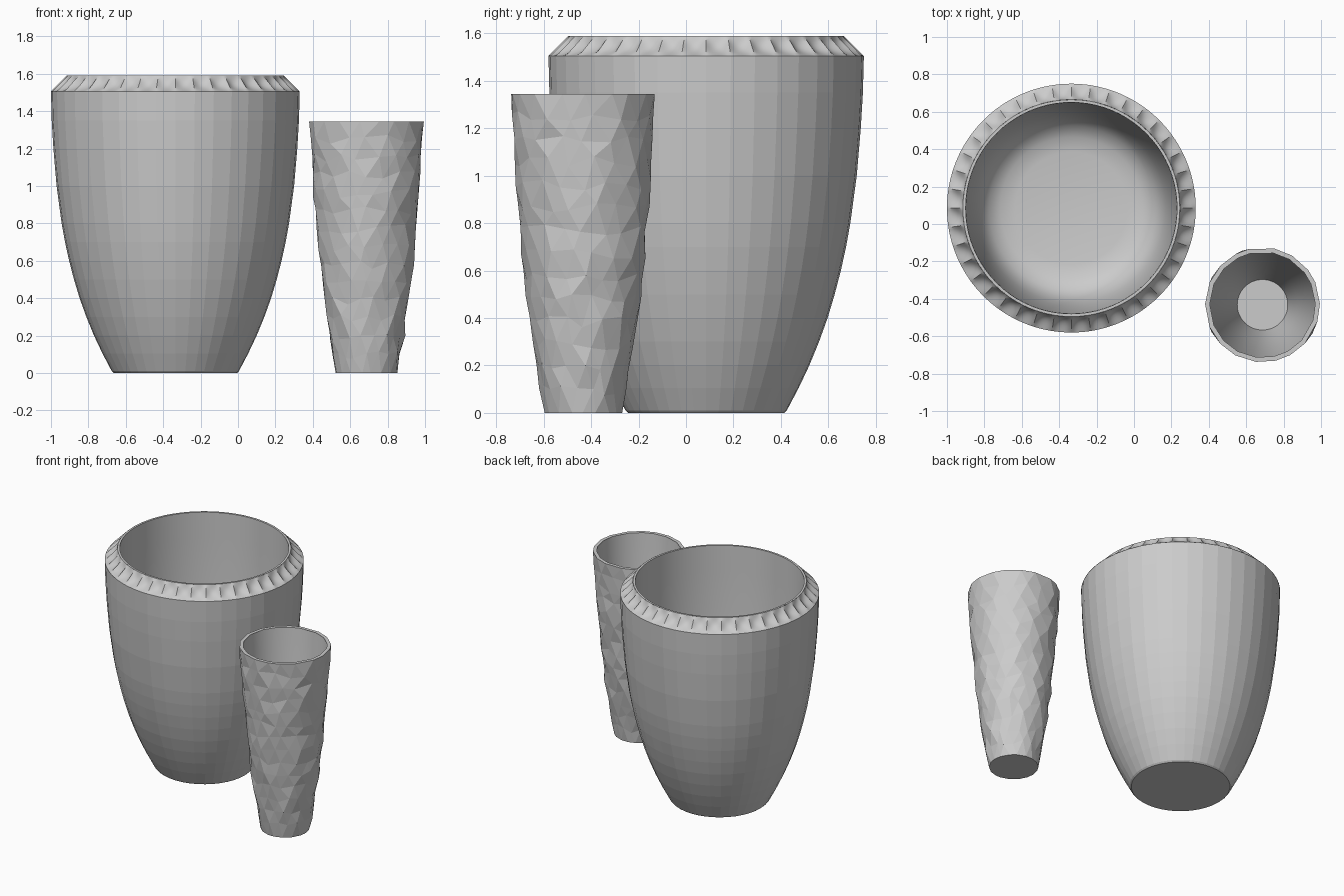
import bpy, math, random

if "Cube" in bpy.data.objects:
    bpy.data.objects.remove(bpy.data.objects["Cube"])

random.seed(7)
POT = (-0.335, 0.085)
VASE = (0.687, -0.432)


def make_object(name, rings, centre, smooth=None, cap_start=False, cap_end=False, stagger=False):
    """Skin equal-length vertex rings; outside surfaces run upwards."""
    n = len(rings[0])
    verts = [p for ring in rings for p in ring]
    faces = []
    for i in range(len(rings) - 1):
        for j in range(n):
            k = (j + 1) % n
            a, b, c, d = i * n + j, i * n + k, (i + 1) * n + k, (i + 1) * n + j
            if not stagger:
                faces.append((a, b, c, d))
            elif i % 2 == 0:
                faces += [(a, b, d), (b, c, d)]
            else:
                faces += [(a, b, c), (a, c, d)]
    if cap_start:
        faces.append(tuple(reversed(range(n))))
    if cap_end:
        faces.append(tuple(range(len(verts) - n, len(verts))))
    mesh = bpy.data.meshes.new(name)
    mesh.from_pydata(verts, [], faces)
    mesh.update()
    obj = bpy.data.objects.new(name, mesh)
    obj.location = (centre[0], centre[1], 0)
    bpy.context.collection.objects.link(obj)
    if smooth:
        bpy.ops.object.select_all(action='DESELECT')
        obj.select_set(True)
        bpy.context.view_layer.objects.active = obj
        bpy.ops.object.shade_smooth_by_angle(angle=math.radians(smooth))
    return obj


def ring(r, z, n):
    return [(r * math.cos(2 * math.pi * j / n), r * math.sin(2 * math.pi * j / n), z)
            for j in range(n)]


def lathe(name, profile, n, centre, **kw):
    return make_object(name, [ring(r, z, n) for r, z in profile], centre, **kw)


def interp(profile, z):
    for (r0, z0), (r1, z1) in zip(profile, profile[1:]):
        if z <= z1:
            return r0 + (r1 - r0) * (z - z0) / (z1 - z0)
    return profile[-1][0]


# Large pot: faceted rounded body
body = [(0.33, 0), (0.34, 0.01), (0.39, 0.105), (0.435, 0.2), (0.476, 0.3), (0.512, 0.4),
        (0.542, 0.5), (0.568, 0.6), (0.59, 0.7), (0.608, 0.8), (0.635, 1.0),
        (0.652, 1.2), (0.661, 1.35), (0.665, 1.505)]
lathe("pot_body", body, 40, POT, cap_start=True)

# Fluted sloping rim with scooped notches
FLUTES, SUB, ROWS = 40, 8, 8
rim = []
for i in range(ROWS + 1):
    t = i / ROWS
    loop = []
    for j in range(FLUTES * SUB):
        u = (j % SUB) / SUB
        scoop = 0.018 * math.sin(math.pi * t) * (1 - (2 * u - 1) ** 2)
        r = 0.665 - 0.085 * t - scoop
        a = 2 * math.pi * j / (FLUTES * SUB)
        loop.append((r * math.cos(a), r * math.sin(a), 1.505 + 0.085 * t - scoop * 0.6))
    rim.append(loop)
make_object("pot_fluted_rim", rim, POT, smooth=25)

# Pot lip, inner wall and rounded inner floor
inner = [(0.58, 1.59), (0.565, 1.59), (0.563, 1.4), (0.56, 1.1), (0.545, 0.8), (0.525, 0.6),
         (0.505, 0.5), (0.48, 0.42), (0.44, 0.36), (0.38, 0.325), (0.3, 0.31)]
lathe("pot_inside", inner, 80, POT, smooth=40, cap_end=True)

# Tall vase: hammered facets from staggered, jittered rings
vase = [(0.165, 0), (0.2, 0.2), (0.227, 0.4), (0.25, 0.6), (0.27, 0.8),
        (0.286, 1.0), (0.299, 1.2), (0.307, 1.345)]
SIDES, LAYERS, TOP = 18, 14, 1.345
rings = []
for i in range(LAYERS + 1):
    edge = i in (0, LAYERS)
    loop = []
    for j in range(SIDES):
        z = TOP * i / LAYERS + (0 if edge else random.uniform(-0.025, 0.025))
        r = interp(vase, z) + (0 if edge else random.uniform(-0.008, 0.008))
        a = 2 * math.pi * (j + 0.5 * (i % 2) + random.uniform(-0.18, 0.18)) / SIDES
        loop.append((r * math.cos(a), r * math.sin(a), z))
    rings.append(loop)
# even layers lean forward, odd layers lean back, so shift odd layers' indices consistently
make_object("vase_body", rings, VASE, cap_start=True, stagger=True)

# Vase lip and smooth tapering inside, lip starting on the body's top ring
top = rings[-1]
lip = [top] + [[(x * r / math.hypot(x, y), y * r / math.hypot(x, y), z) for x, y, _ in top]
               for r, z in ((0.282, TOP),)]
make_object("vase_lip", lip, VASE)
lathe("vase_inside", [(0.285, TOP), (0.27, 1.1), (0.235, 0.7), (0.19, 0.35), (0.135, 0.05)],
      64, VASE, smooth=30, cap_end=True)
